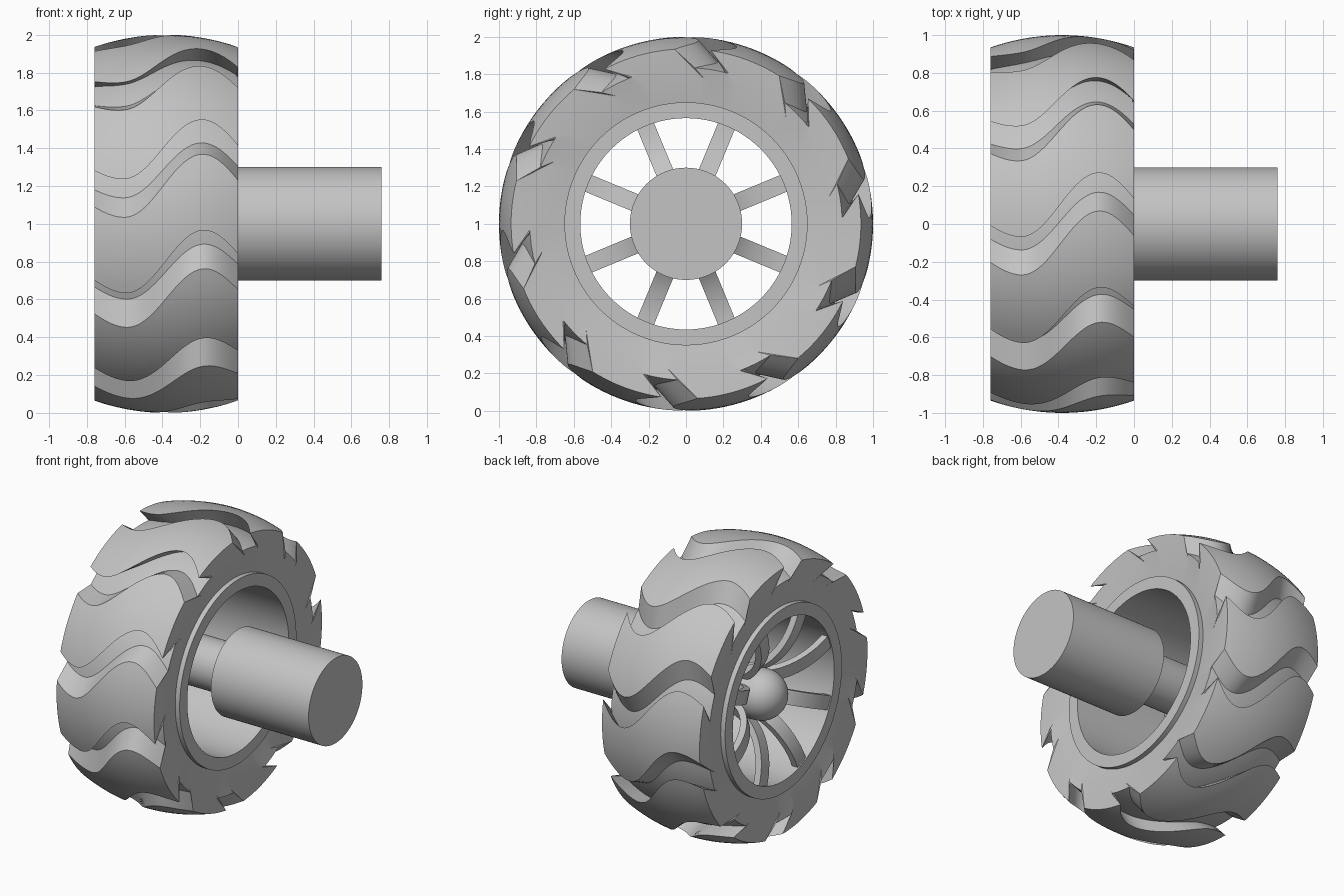
import bpy, bmesh, math
from mathutils import Vector

cube = bpy.data.objects.get("Cube")
if cube:
    bpy.data.objects.remove(cube, do_unlink=True)

grey = bpy.data.materials.new("plain_grey")
grey.use_nodes = True
COLOUR = (0.55, 0.55, 0.55, 1)
grey.diffuse_color = COLOUR
grey.node_tree.nodes["Principled BSDF"].inputs["Base Color"].default_value = COLOUR

WIDTH = 0.76
LUGS = 10
PERIOD = 360 / LUGS


def polar(x, angle, radius):
    """Point around the wheel axis; angle in degrees rises from the front."""
    a = math.radians(angle)
    return Vector((x, -radius * math.cos(a), 1 + radius * math.sin(a)))


def finish(bm, name):
    bmesh.ops.remove_doubles(bm, verts=bm.verts, dist=0.0005)
    bmesh.ops.recalc_face_normals(bm, faces=bm.faces)
    mesh = bpy.data.meshes.new(name)
    bm.to_mesh(mesh)
    bm.free()
    mesh.materials.append(grey)
    obj = bpy.data.objects.new(name, mesh)
    bpy.context.collection.objects.link(obj)
    bpy.ops.object.select_all(action='DESELECT')
    obj.select_set(True)
    bpy.context.view_layer.objects.active = obj
    bpy.ops.object.shade_smooth_by_angle(angle=math.radians(30))
    return obj


def bridge(loops, name, closed):
    """Skin rings of points into a surface, closed end to end if asked."""
    bm = bmesh.new()
    rings = [[bm.verts.new(p) for p in loop] for loop in loops]
    pairs = list(zip(rings, rings[1:])) + ([(rings[-1], rings[0])] if closed else [])
    for a, b in pairs:
        n = len(a)
        for i in range(n):
            j = (i + 1) % n
            bm.faces.new((a[i], a[j], b[j], b[i]))
    return finish(bm, name)


def lathe(profile, name, closed=False, steps=96):
    return bridge([[polar(x, 360 * i / steps, r) for i in range(steps)]
                   for x, r in profile], name, closed)


# Tyre: crowned tread with slanted, wavy grooves
def crown(x):
    return 1 - 0.065 * ((x + WIDTH / 2) / (WIDTH / 2)) ** 2


def wave(x):
    rise = 10 * (1 + math.cos(math.pi * (x + 0.18) / 0.42))
    return (rise * 0.55 if x < -0.6 else rise) - 20


# One lug period: (angle, is_raised), groove floor first and then the block
pattern = [(29 + 12 * i / 5, False) for i in range(6)]
pattern += [(41 + 24 * i / 10, True) for i in range(11)]
stations = [(a + PERIOD * k, up) for k in range(LUGS) for a, up in pattern]
SLANT, DEPTH = 7, 0.1


def tread_loop(x):
    return [polar(x, a + wave(x) - (SLANT if up else 0),
                  crown(x) - (0 if up else DEPTH)) for a, up in stations]


def side_loop(edge, inset, radius, twist):
    return [polar(edge + inset, a + wave(edge) + twist, radius) for a, _ in stations]


columns = 40
loops = [side_loop(-WIDTH, 0.035, 0.645, 4), side_loop(-WIDTH, 0.012, 0.78, 4)]
loops += [tread_loop(-WIDTH + WIDTH * i / columns) for i in range(columns + 1)]
loops += [side_loop(0, -0.012, 0.78, 4), side_loop(0, -0.035, 0.645, 4)]
bridge(loops, "tyre", True)

# Rim barrel
lathe([(-WIDTH, 0.565), (-WIDTH, 0.65), (0, 0.65), (0, 0.565)], "rim", True)

# Axle and the thinner hub shaft with a domed end
lathe([(0, 0.0), (0, 0.3), (WIDTH, 0.3), (WIDTH, 0.0)], "axle")
HUB = 0.17
dome = [(-0.59 - HUB * math.cos(t), HUB * math.sin(t))
        for t in (math.pi / 2 * i / 12 for i in range(13))]
lathe(dome + [(0.02, HUB)], "hub_shaft")

# Spokes: flat bars flaring from the shaft out to the outer rim edge
def spoke(angle, name, half=0.048, thick=0.045, steps=16):
    bm = bmesh.new()
    rings = []
    radial = polar(0, angle, 1) - Vector((0, 0, 1))
    side = Vector((1, 0, 0)).cross(radial)
    for i in range(steps + 1):
        t = math.pi / 2 * i / steps
        centre = (0.58 - 0.43 * math.cos(t), -0.42 - 0.31 * math.sin(t))
        normal = (math.cos(t), math.sin(t))
        ring = []
        for s, d in ((-1, -1), (1, -1), (1, 1), (-1, 1)):
            r = centre[0] + d * thick / 2 * normal[0]
            x = centre[1] + d * thick / 2 * normal[1]
            p = Vector((x, 0, 1)) + radial * r + side * (s * half)
            ring.append(bm.verts.new(p))
        rings.append(ring)
    for a, b in zip(rings, rings[1:]):
        for i in range(4):
            j = (i + 1) % 4
            bm.faces.new((a[i], a[j], b[j], b[i]))
    bm.faces.new(rings[0])
    bm.faces.new(rings[-1])
    finish(bm, name)


for k in range(8):
    spoke(22.5 + 45 * k, f"spoke_{k + 1}")
